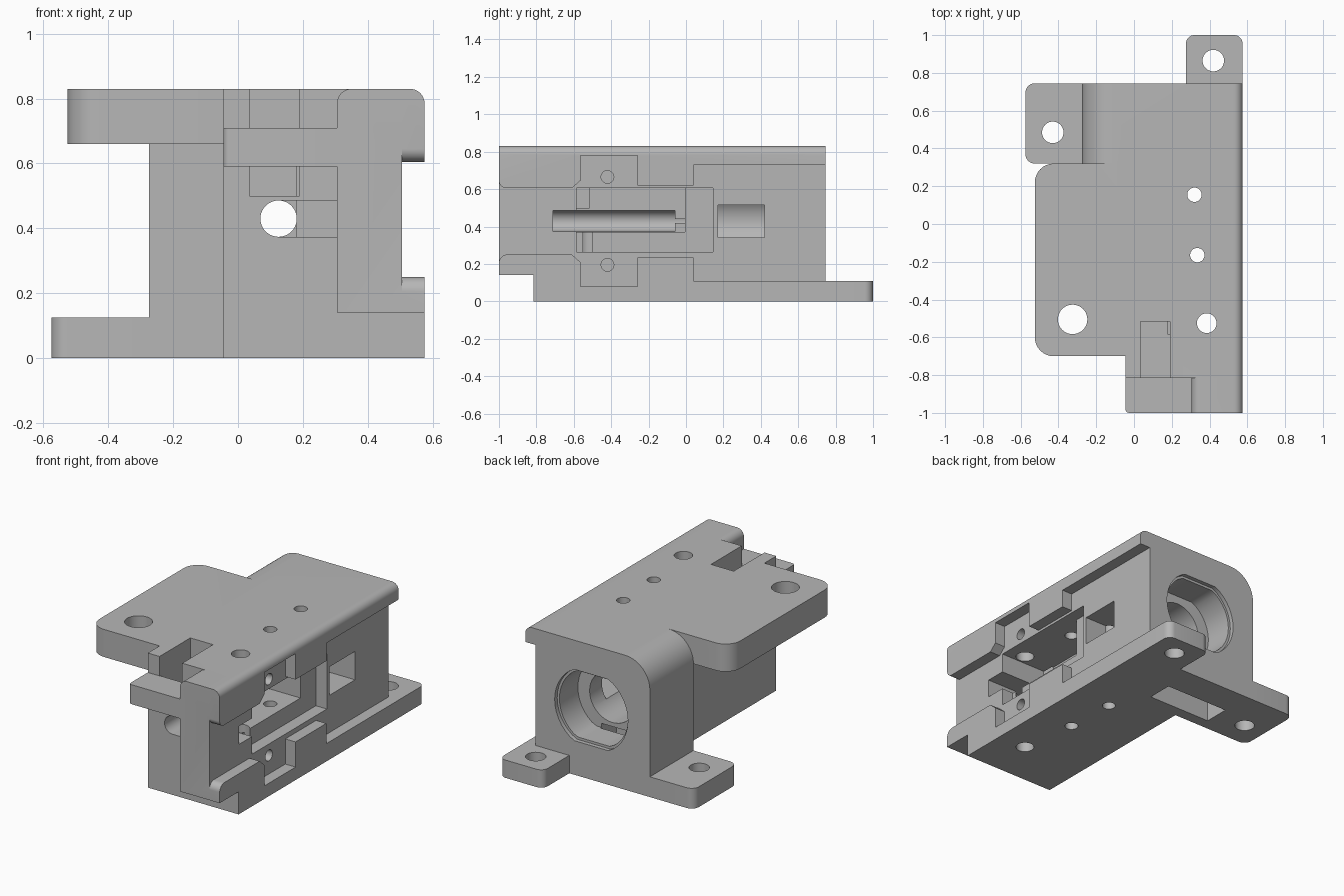
import bpy, bmesh, math
from mathutils import Vector

cube = bpy.data.objects.get("Cube")
if cube:
    bpy.data.objects.remove(cube, do_unlink=True)

grey = bpy.data.materials.new("plain grey")
grey.use_nodes = True
GREY = (0.47, 0.47, 0.47, 1)
grey.diffuse_color = GREY
grey.node_tree.nodes["Principled BSDF"].inputs["Base Color"].default_value = GREY


def outline(corners, steps=8):
    """Polygon from (u, v) or (u, v, fillet radius) corners."""
    pts, n = [], len(corners)
    for i, c in enumerate(corners):
        p = Vector(c[:2])
        if len(c) == 2:
            pts.append(p)
            continue
        a = (Vector(corners[i - 1][:2]) - p).normalized()
        b = (Vector(corners[(i + 1) % n][:2]) - p).normalized()
        r = c[2]
        centre = p + (a + b) * r
        for k in range(steps + 1):
            t = k / steps * math.pi / 2
            pts.append(centre - b * r * math.cos(t) - a * r * math.sin(t))
    return pts


def circle(u, v, r, clamp=9, n=40):
    ring = [2 * math.pi * k / n for k in range(n)]
    return [Vector((u + r * math.cos(t), v + max(-clamp, min(clamp, r * math.sin(t)))))
            for t in ring]


def prism(name, pts, axis, lo, hi):
    """Extrude a flat outline along an axis."""
    place = {"x": lambda p, w: (w, p[0], p[1]),
             "y": lambda p, w: (p[0], w, p[1]),
             "z": lambda p, w: (p[0], p[1], w)}[axis]
    bm = bmesh.new()
    low = [bm.verts.new(place(p, lo)) for p in pts]
    high = [bm.verts.new(place(p, hi)) for p in pts]
    bm.faces.new(low)
    bm.faces.new(high)
    for i in range(len(pts)):
        j = (i + 1) % len(pts)
        bm.faces.new((low[i], low[j], high[j], high[i]))
    bmesh.ops.recalc_face_normals(bm, faces=bm.faces)
    mesh = bpy.data.meshes.new(name)
    bm.to_mesh(mesh)
    bm.free()
    mesh.materials.append(grey)
    ob = bpy.data.objects.new(name, mesh)
    bpy.context.collection.objects.link(ob)
    return ob


def box(name, x, y, z):
    return prism(name, [(x[0], y[0]), (x[1], y[0]), (x[1], y[1]), (x[0], y[1])], "z", *z)


def combine(target, other, operation):
    mod = target.modifiers.new("combine", "BOOLEAN")
    mod.operation, mod.solver, mod.object = operation, "EXACT", other
    bpy.context.view_layer.objects.active = target
    bpy.ops.object.modifier_apply(modifier=mod.name)
    bpy.data.objects.remove(other, do_unlink=True)


# Solid parts
body = box("bracket_body", (-0.045, 0.505), (-0.815, 0.4), (0, 0.83))
housing = outline([(-0.275, 0), (0.505, 0), (0.505, 0.83), (-0.275, 0.83, 0.17)], 14)
plate = outline([(-0.525, -0.70, 0.1), (0.4, -0.70), (0.4, 0.32), (-0.525, 0.32, 0.1)])
front_block = outline([(0.305, 0.14), (0.53, 0.14), (0.53, 0.83), (0.305, 0.83, 0.045)])
upper_flange = outline([
    (-1, 0.83), (-1, 0.605, 0.04), (-0.61, 0.605), (-0.565, 0.645), (-0.565, 0.78),
    (-0.26, 0.78), (-0.26, 0.62), (0.04, 0.62), (0.04, 0.73), (0.745, 0.73), (0.745, 0.83)])
lower_flange = outline([
    (-0.815, 0), (0.745, 0), (0.745, 0.11), (0.04, 0.11), (0.04, 0.235), (-0.26, 0.235),
    (-0.26, 0.08), (-0.565, 0.08), (-0.565, 0.21), (-0.61, 0.25), (-1, 0.25, 0.045),
    (-1, 0.14), (-0.815, 0.14)])
side_foot = outline([(-0.575, 0.32, 0.05), (-0.2, 0.32), (-0.2, 0.745), (-0.575, 0.745, 0.05)])
rear_foot = outline([(0.275, 0.7), (0.575, 0.7), (0.575, 1, 0.045), (0.275, 1, 0.045)])
front_block[1:2] = [Vector((0.505, 0.14))]
front_block[2:3] = [Vector((0.505, 0.83))]

for part in (
    prism("motor_housing", housing, "y", 0.32, 0.745),
    prism("top_plate", plate, "z", 0.66, 0.83),
    prism("front_block", front_block, "y", -1, -0.8),
    prism("upper_flange", upper_flange, "x", 0.505, 0.575),
    prism("lower_flange", lower_flange, "x", 0.505, 0.575),
    prism("side_foot", side_foot, "z", 0, 0.125),
    prism("rear_foot", rear_foot, "z", 0, 0.11),
):
    combine(body, part, "UNION")

# Cutters: rounded top edge, shaft and motor bores
AX, AZ = 0.125, 0.43
arc = [(0.53 + 0.045 * math.sin(k * math.pi / 16), 0.785 + 0.045 * math.cos(k * math.pi / 16))
       for k in range(9)]
cutters = [
    prism("edge_round", arc + [(0.6, 0.785), (0.6, 0.86), (0.53, 0.86)], "y", -1.1, 0.8),
    prism("shaft_bore", circle(AX, AZ, 0.056), "y", -0.9, 0.3),
    prism("gear_bore", circle(AX, AZ, 0.155), "y", 0.1, 0.6),
    prism("motor_bore", circle(AX, AZ, 0.235, 0.205), "y", 0.54, 0.9),
    prism("motor_lip", circle(AX, AZ, 0.25, 0.22), "y", 0.72, 0.9),
    # Side pockets and slots
    box("shaft_slot", (AX, 0.305), (-0.9, -0.06), (0.374, 0.486)),
    box("side_slot", (AX, 0.7), (-0.71, -0.06), (0.374, 0.486)),
    box("deep_pocket", (0.18, 0.7), (-0.585, -0.005), (0.37, 0.605)),
    box("shallow_pocket", (0.43, 0.7), (-0.585, 0.145), (0.265, 0.605)),
    box("window", (0.2, 0.7), (0.17, 0.42), (0.34, 0.515)),
    box("nut_slot", (0.035, 0.19), (-0.9, -0.515), (0.5, 0.9)),
    box("bottom_slot", (-0.23, 0.2), (0.39, 0.55), (-0.1, 0.25)),
]
# Vertical screw holes: x, y, radius
for x, y, r in ((0.32, 0.155, 0.038), (0.335, -0.165, 0.038), (0.385, -0.525, 0.052),
                (-0.325, -0.505, 0.078)):
    cutters.append(prism("screw_hole", circle(x, y, r), "z", -0.1, 0.9))
for x, y in ((-0.43, 0.485), (0.42, 0.865)):
    cutters.append(prism("foot_hole", circle(x, y, 0.057), "z", -0.1, 0.2))
for z in (0.195, 0.665):
    cutters.append(prism("side_hole", circle(-0.42, z, 0.034), "x", 0.3, 0.7))
for cutter in cutters:
    combine(body, cutter, "DIFFERENCE")

# Front tab bridging the nut slot
tab = outline([(-0.045, -1, 0.02), (0.32, -1), (0.32, -0.812), (-0.045, -0.812)])
combine(body, prism("front_tab", tab, "z", 0.59, 0.71), "UNION")

bpy.ops.object.select_all(action="DESELECT")
body.select_set(True)
bpy.context.view_layer.objects.active = body
bpy.ops.object.shade_smooth_by_angle(angle=math.radians(30))
